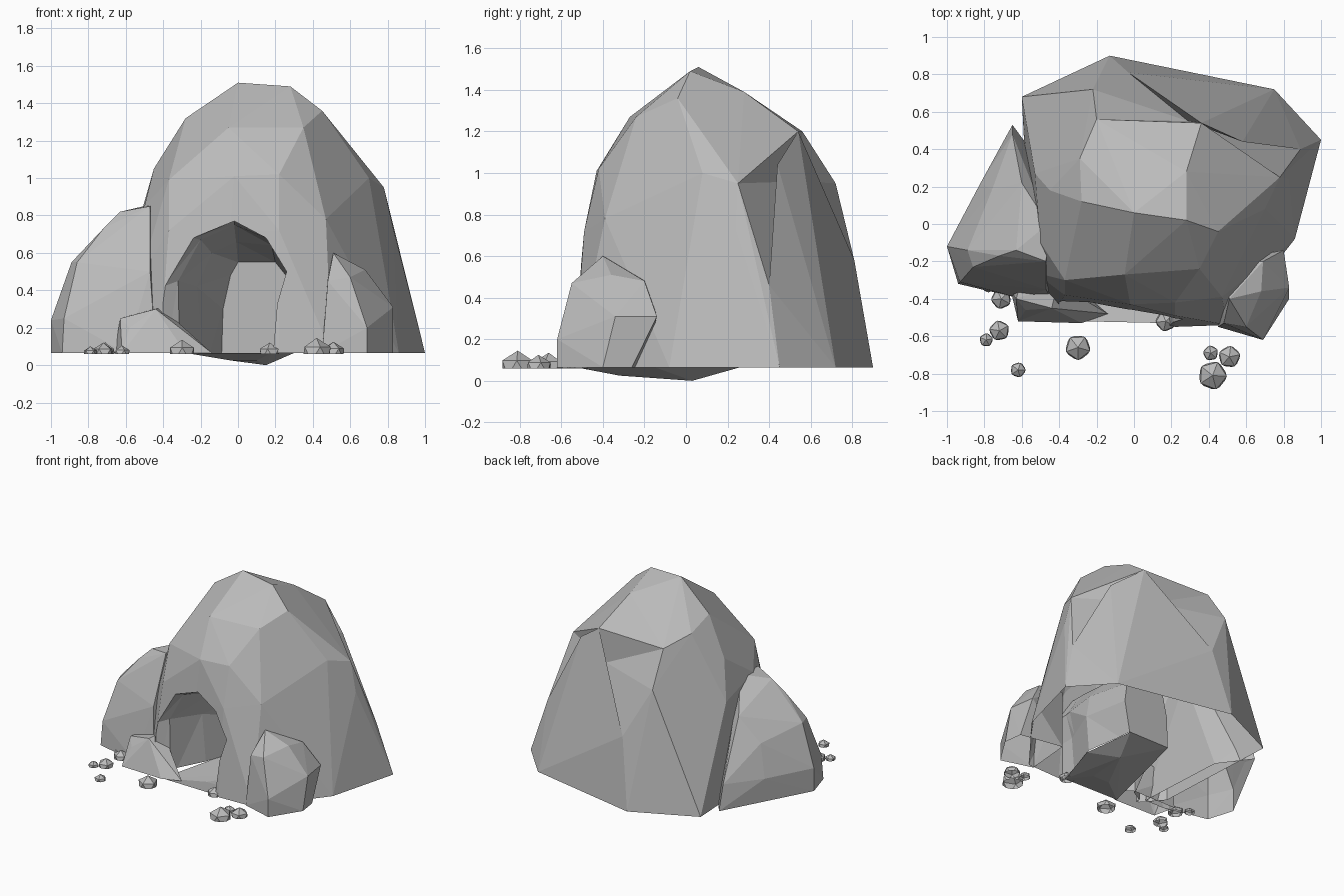
import bpy
import bmesh
from mathutils import Vector

UNIT = 0.01        # all coordinates below are in hundredths
GROUND = 6.5

old = bpy.data.objects.get("Cube")
if old:
    bpy.data.objects.remove(old, do_unlink=True)

# One stone colour
stone = bpy.data.materials.new("grey_stone")
stone.use_nodes = True
stone.diffuse_color = (0.5, 0.5, 0.5, 1)
stone.node_tree.nodes["Principled BSDF"].inputs["Base Color"].default_value = stone.diffuse_color


def make_object(name, bm):
    """Turn a bmesh into a flat shaded stone object."""
    mesh = bpy.data.meshes.new(name)
    bm.to_mesh(mesh)
    bm.free()
    mesh.materials.append(stone)
    obj = bpy.data.objects.new(name, mesh)
    bpy.context.collection.objects.link(obj)
    return obj


def delete_ground_faces(bm):
    """Remove the flat faces lying at ground height."""
    flat = [f for f in bm.faces if all(abs(v.co.z - GROUND * UNIT) < 0.003 for v in f.verts)]
    bmesh.ops.delete(bm, geom=flat, context='FACES')


def hull(base, others):
    """Faceted convex stone around a ground outline and further corners."""
    bm = bmesh.new()
    for p in [(x, y, GROUND) for x, y in base] + others:
        bm.verts.new(Vector(p) * UNIT)
    bmesh.ops.convex_hull(bm, input=bm.verts)
    loose = [v for v in bm.verts if not v.link_faces]
    bmesh.ops.delete(bm, geom=loose, context='VERTS')
    bmesh.ops.recalc_face_normals(bm, faces=bm.faces)
    return bm


def dent(bm, ring, centre):
    """Sink the faces spanned by a ring of corners to a centre point."""
    corners = [Vector(p) * UNIT for p in ring]
    inside = {v for v in bm.verts if any((v.co - c).length < 0.002 for c in corners)}
    faces = [f for f in bm.faces if all(v in inside for v in f.verts)]
    bmesh.ops.delete(bm, geom=faces, context='FACES')
    rim = [e for e in bm.edges if len(e.link_faces) == 1]
    middle = bm.verts.new(Vector(centre) * UNIT)
    for edge in rim:
        bm.faces.new((*edge.verts, middle))
    bmesh.ops.recalc_face_normals(bm, faces=bm.faces)


def rock(name, base, upper):
    """Hull stone that is open underneath."""
    bm = hull(base, upper)
    delete_ground_faces(bm)
    return make_object(name, bm)


def tunnel(sections):
    """Closed skin through xz profiles placed along y."""
    bm = bmesh.new()
    loops = [[bm.verts.new(Vector((x, y, z)) * UNIT) for x, z in profile] for y, profile in sections]
    for near, far in zip(loops, loops[1:]):
        for i in range(len(near)):
            j = (i + 1) % len(near)
            bm.faces.new((near[i], near[j], far[j]))
            bm.faces.new((near[i], far[j], far[i]))
    bm.faces.new(loops[0][::-1])
    bm.faces.new(loops[-1])
    bmesh.ops.recalc_face_normals(bm, faces=bm.faces)
    return bm


# Main mound with a hollow in its back
base = [(-55, -30), (-42, -45), (-5, -51), (22, -55), (50, -54), (86, -8),
        (100, 45), (75, 72), (-13, 90), (-60, 68)]
peak = [(0, 6, 151), (28, 2, 149), (45, -4, 136), (28, 28, 139), (-28, 12, 132), (-29, 35, 126)]
hollow_ring = [(-3, 81, 58), (89, 40, 46), (78, 25, 95), (58, 44, 104),
               (36, 54, 120), (-20, 56, 120), (-22, 72, 95)]
right_corners = [(70, 8, 100), (83, 24, 73)]
front_corners = [(-5, -27, 127), (35, -24, 127), (-2, -43, 101), (22, -42, 102), (41, -33, 97),
                 (47, -39, 78), (22, -49, 72), (-4, -46, 72), (-37, -38, 72), (-37, -30, 99)]
left_corners = [(-45, 18, 105), (-50, -10, 85), (-53, 27, 77), (-53, -26, 45)]
bm = hull(base, peak + hollow_ring + right_corners + front_corners + left_corners)
dent(bm, hollow_ring, (29, 55, 96))
mound = make_object("main_mound", bm)

# Cave hollow cut into the mound, with a bevelled lip on one side
lip = [(-40, -3), (-40, 42), (-24, 68), (-2, 77), (15, 68), (26, 50), (21, 33), (18, -3)]
mouth = [(-31, -3), (-32, 45), (-20, 67), (-2, 75), (15, 68), (27, 50), (23, 33), (20, -3)]
middle = [(-18, -3), (-22, 42), (-14, 60), (-1, 66), (18, 64), (30, 50), (33, 33), (30, -3)]
back = [(-9, -3), (-8, 30), (-4, 48), (0, 55), (20, 55), (28, 45), (30, 30), (24, -3)]
cutter = make_object("cave_cutter",
                     tunnel([(-80, lip), (-42, lip), (-37, mouth), (-12, middle), (26, back)]))
cutter.hide_render = True
cut = mound.modifiers.new("cave", 'BOOLEAN')
cut.operation = 'DIFFERENCE'
cut.solver = 'EXACT'
cut.object = cutter
bpy.context.view_layer.objects.active = mound
bpy.ops.object.modifier_apply(modifier=cut.name)
bpy.data.objects.remove(cutter, do_unlink=True)
bm = bmesh.new()
bm.from_mesh(mound.data)
delete_ground_faces(bm)
bm.to_mesh(mound.data)
bm.free()

# Sunken cave floor
bm = hull([(-28, -52), (18, -53), (30, -15), (25, 26), (-9, 26), (-17, -15)],
          [(15, 3, 0), (-4, -32, 2.5), (10, -32, 2.5)])
delete_ground_faces(bm)
bmesh.ops.reverse_faces(bm, faces=bm.faces)
make_object("cave_floor", bm)

# Lower shoulder against the mound
rock("side_shoulder",
     [(-100, -12), (-94, -32), (-60, -40), (-44, -40), (-65, 53), (-48, 30)],
     [(-100, -12, 24), (-93, -31, 25), (-86, -23, 55), (-89, -14, 55), (-72, -17, 73),
      (-63, -14, 82), (-47, -20, 85), (-46, 0, 86), (-60, 22, 66), (-76, 18, 48),
      (-65, 48, 25), (-82, 22, 24), (-47, -35, 50)])

# Stone at the foot of the cave mouth
rock("mouth_stone",
     [(-62, -52), (-28, -53), (-14, -48), (-66, -35), (-30, -35)],
     [(-63, -40, 25), (-44, -45, 30), (-60, -30, 25), (-41, -32, 31), (-58, -46, 20)])

# Boulder leaning on the other side
rock("side_boulder",
     [(45, -55), (69, -62), (83, -40), (81, -26), (48, -20)],
     [(69, -62, 20), (60, -55, 47), (48, -53, 45), (83, -34, 31), (80, -14, 31),
      (51, -40, 60), (68, -36, 51), (69, -20, 48), (48, -20, 50)])

# Pebbles scattered in front: x, y, radius
pebbles = [(-78, -33, 4), (-71, -40, 6), (-72, -57, 6), (-79, -62, 4), (-62, -78, 4.5),
           (-30, -66, 7.5), (17, -52, 6), (41, -69, 4.5), (51, -71, 6.5), (42, -81, 8.5)]
for number, (x, y, radius) in enumerate(pebbles, start=1):
    bm = bmesh.new()
    bmesh.ops.create_icosphere(bm, subdivisions=1, radius=radius * UNIT)
    geom = bm.verts[:] + bm.edges[:] + bm.faces[:]
    bmesh.ops.bisect_plane(bm, geom=geom, plane_co=(0, 0, 0), plane_no=(0, 0, 1), clear_inner=True)
    pebble = make_object(f"pebble_{number}", bm)
    pebble.location = Vector((x, y, GROUND - 0.5)) * UNIT
    pebble.rotation_euler.z = number
